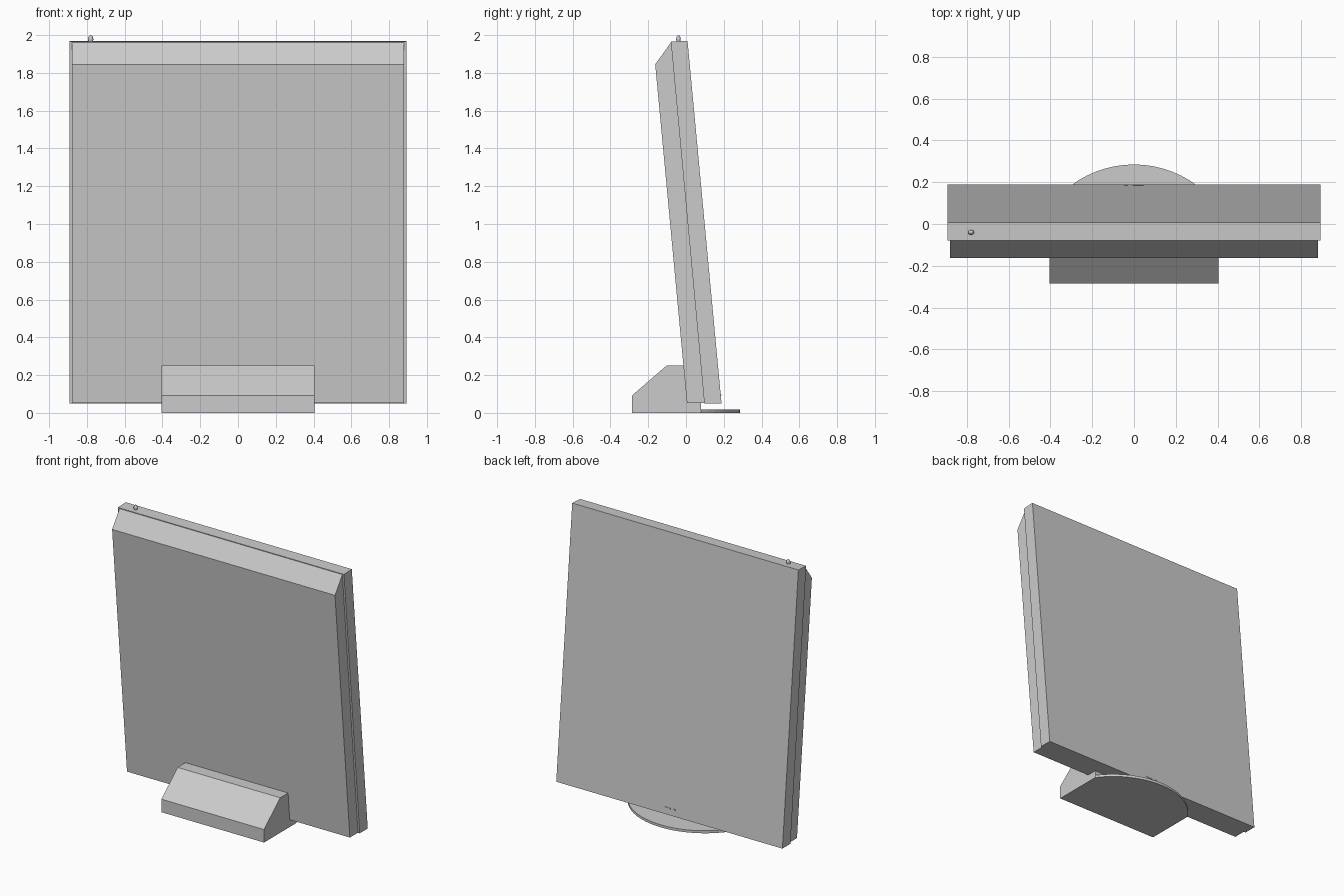
import bpy, bmesh, math
from mathutils import Vector

cube = bpy.data.objects.get("Cube")
if cube:
    bpy.data.objects.remove(cube, do_unlink=True)

# One plain grey plastic for every part
grey = bpy.data.materials.new("light grey plastic")
grey.use_nodes = True
grey.diffuse_color = (0.6, 0.6, 0.6, 1)
grey.node_tree.nodes["Principled BSDF"].inputs["Base Color"].default_value = (0.6, 0.6, 0.6, 1)


def finish(name, bm):
    """Turn a bmesh into a named grey object."""
    bmesh.ops.recalc_face_normals(bm, faces=bm.faces)
    mesh = bpy.data.meshes.new(name)
    bm.to_mesh(mesh)
    bm.free()
    mesh.materials.append(grey)
    obj = bpy.data.objects.new(name, mesh)
    bpy.context.collection.objects.link(obj)
    return obj


def prism(name, outline, sweep):
    """Extrude a flat closed outline along the sweep vector."""
    bm = bmesh.new()
    face = bm.faces.new([bm.verts.new(p) for p in outline])
    new = bmesh.ops.extrude_face_region(bm, geom=[face])["geom"]
    bmesh.ops.translate(bm, vec=sweep, verts=[v for v in new if isinstance(v, bmesh.types.BMVert)])
    return finish(name, bm)


def side_prism(name, profile, x0, x1):
    """Extrude a (y, z) side profile from x0 to x1."""
    return prism(name, [(x0, y, z) for y, z in profile], Vector((x1 - x0, 0, 0)))


# Leaning panel: wider rear housing and slightly narrower front with a sloped top
side_prism("rear_panel", [(0.097, 0.05), (0.188, 0.05), (0.008, 1.97), (-0.08, 1.966)], -0.893, 0.893)
side_prism("front_panel", [(0.005, 0.052), (0.098, 0.052), (-0.079, 1.962), (-0.163, 1.845)], -0.88, 0.88)

# Wedge foot that holds the panel
side_prism("front_foot", [(-0.285, 0), (0.08, 0), (0.08, 0.25), (-0.103, 0.25), (-0.285, 0.093)],
           -0.405, 0.405)

# Thin curved plate behind the foot
half, sagitta, back, steps = 0.405, 0.205, 0.285, 20
radius = (half ** 2 + sagitta ** 2) / (2 * sagitta)
spread = math.asin(half / radius)
arc = []
for i in range(steps + 1):
    a = spread * (1 - 2 * i / steps)
    arc.append((radius * math.sin(a), back - radius + radius * math.cos(a), 0))
prism("rear_base_plate", arc, Vector((0, 0, 0.018)))

# Small marks low on the back, following the lean
def back_y(z):
    return 0.188 - (z - 0.05) * 0.18 / 1.92

for name, x0, x1 in (("long_rear_mark", -0.005, 0.045), ("short_rear_mark", -0.045, -0.03)):
    lo, hi = 0.092, 0.1
    side_prism(name, [(back_y(lo) - 0.004, lo), (back_y(lo) + 0.003, lo),
                      (back_y(hi) + 0.003, hi), (back_y(hi) - 0.004, hi)], x0, x1)

# Rounded button on the top edge
bpy.ops.mesh.primitive_uv_sphere_add(segments=16, ring_count=10, radius=1, location=(-0.78, -0.04, 1.978))
button = bpy.context.object
button.name = "top_button"
button.scale = (0.014, 0.012, 0.022)
button.data.materials.append(grey)
bpy.ops.object.transform_apply(location=False, rotation=False, scale=True)
bpy.ops.object.shade_smooth_by_angle()
